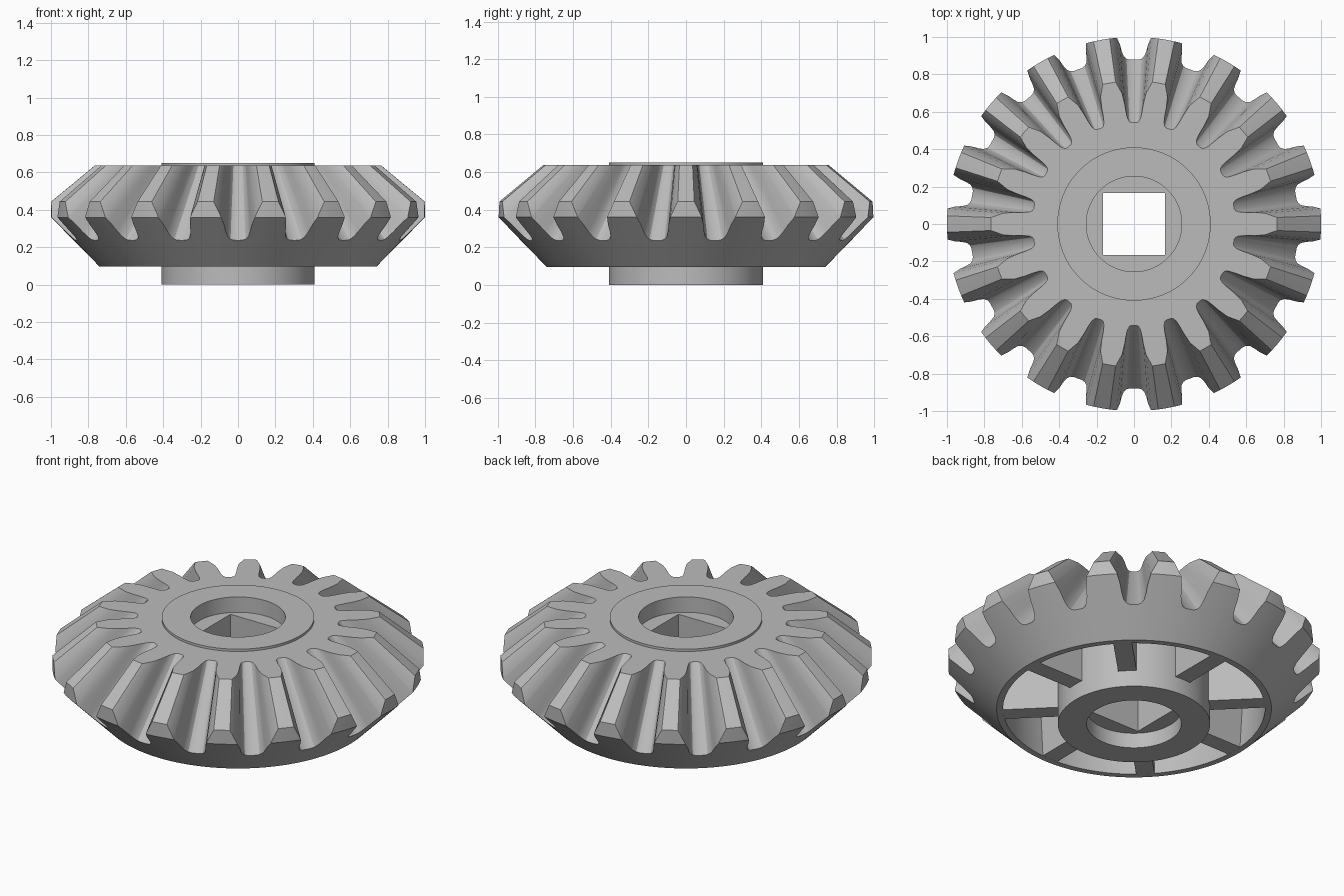
import bpy, bmesh, math
from mathutils import Matrix, Vector

TEETH = 18
RIBS = 8
SEGMENTS = 144
APEX = Vector((0, 0, 1.28))      # all tooth lines converge here

if "Cube" in bpy.data.objects:
    bpy.data.objects.remove(bpy.data.objects["Cube"], do_unlink=True)

grey = bpy.data.materials.new("plain grey")
grey.use_nodes = True
colour = (0.5, 0.5, 0.5, 1)
grey.diffuse_color = colour
for node in grey.node_tree.nodes:
    if node.type == 'BSDF_PRINCIPLED':
        node.inputs["Base Color"].default_value = colour


def make_object(name, bm):
    bmesh.ops.recalc_face_normals(bm, faces=bm.faces)
    mesh = bpy.data.meshes.new(name)
    bm.to_mesh(mesh)
    bm.free()
    mesh.materials.append(grey)
    obj = bpy.data.objects.new(name, mesh)
    bpy.context.scene.collection.objects.link(obj)
    return obj


def loft(bm, first, second):
    """Closed solid between two matching outlines."""
    a = [bm.verts.new(p) for p in first]
    b = [bm.verts.new(p) for p in second]
    n = len(a)
    for i in range(n):
        j = (i + 1) % n
        bm.faces.new((a[i], a[j], b[j], b[i]))
    bm.faces.new(a[::-1])
    bm.faces.new(b)


def subtract(obj, cutter):
    mod = obj.modifiers.new("cut", 'BOOLEAN')
    mod.operation = 'DIFFERENCE'
    mod.solver = 'EXACT'
    mod.object = cutter
    bpy.context.view_layer.update()
    graph = bpy.context.evaluated_depsgraph_get()
    result = bpy.data.meshes.new_from_object(obj.evaluated_get(graph))
    obj.modifiers.clear()
    obj.data = result
    bpy.data.objects.remove(cutter, do_unlink=True)


# Gear blank: bottom bore, hub, hollow underside, back cone, tip cone, top bore
profile = [(0, 0.09), (0.255, 0.09), (0.255, 0), (0.41, 0), (0.41, 0.55),
           (0.52, 0.55), (0.72, 0.34), (0.705, 0.096), (0.74, 0.096),
           (1.0, 0.36), (1.0, 0.443), (0.765, 0.637), (0.41, 0.637),
           (0.41, 0.651), (0.255, 0.651), (0.255, 0.56), (0, 0.56)]
bm = bmesh.new()
verts = [bm.verts.new((r, 0, z)) for r, z in profile]
edges = [bm.edges.new(pair) for pair in zip(verts, verts[1:])]
bmesh.ops.spin(bm, geom=verts + edges, cent=(0, 0, 0), axis=(0, 0, 1),
               angle=math.tau, steps=SEGMENTS, use_merge=True)
bmesh.ops.remove_doubles(bm, verts=bm.verts, dist=0.0001)
gear = make_object("bevel_gear_body", bm)

# Tooth gaps: rounded section on the back cone, tapering toward the apex
section = [(0.878, 0.022), (0.883, 0.04), (0.897, 0.055), (0.925, 0.066),
           (0.96, 0.075), (1.0, 0.092), (1.044, 0.14), (1.09, 0.178)]
outline = [Vector((w, r, r - 0.64)) for r, w in section]
outline += [Vector((-w, r, r - 0.64)) for r, w in reversed(section)]
bm = bmesh.new()
for i in range(TEETH):
    turn = Matrix.Rotation(math.tau * i / TEETH, 3, 'Z')
    loft(bm, *[[turn @ APEX.lerp(p, s) for p in outline] for s in (0.5, 1.1)])
gaps = make_object("tooth_gap_cutter", bm)
gaps.hide_render = True
subtract(gear, gaps)

# Square shaft hole
bm = bmesh.new()
bmesh.ops.create_cube(bm, size=1, matrix=Matrix.Translation((0, 0, 0.3))
                      @ Matrix.Diagonal((0.33, 0.33, 1, 1)))
hole = make_object("square_hole_cutter", bm)
hole.hide_render = True
subtract(gear, hole)

# Radial stiffening ribs beneath the web
rib_shape = [(0.38, 0.0965), (0.72, 0.0965), (0.73, 0.345), (0.525, 0.56), (0.38, 0.56)]
bm = bmesh.new()
for i in range(RIBS):
    turn = Matrix.Rotation(math.tau * i / RIBS, 3, 'Z')
    loft(bm, *[[turn @ Vector((r, y, z)) for r, z in rib_shape]
               for y in (-0.05, 0.05)])
make_object("underside_ribs", bm)

# Smooth curved surfaces, crisp edges
bpy.ops.object.select_all(action='DESELECT')
gear.select_set(True)
bpy.context.view_layer.objects.active = gear
bpy.ops.object.shade_smooth_by_angle(angle=math.radians(28))
